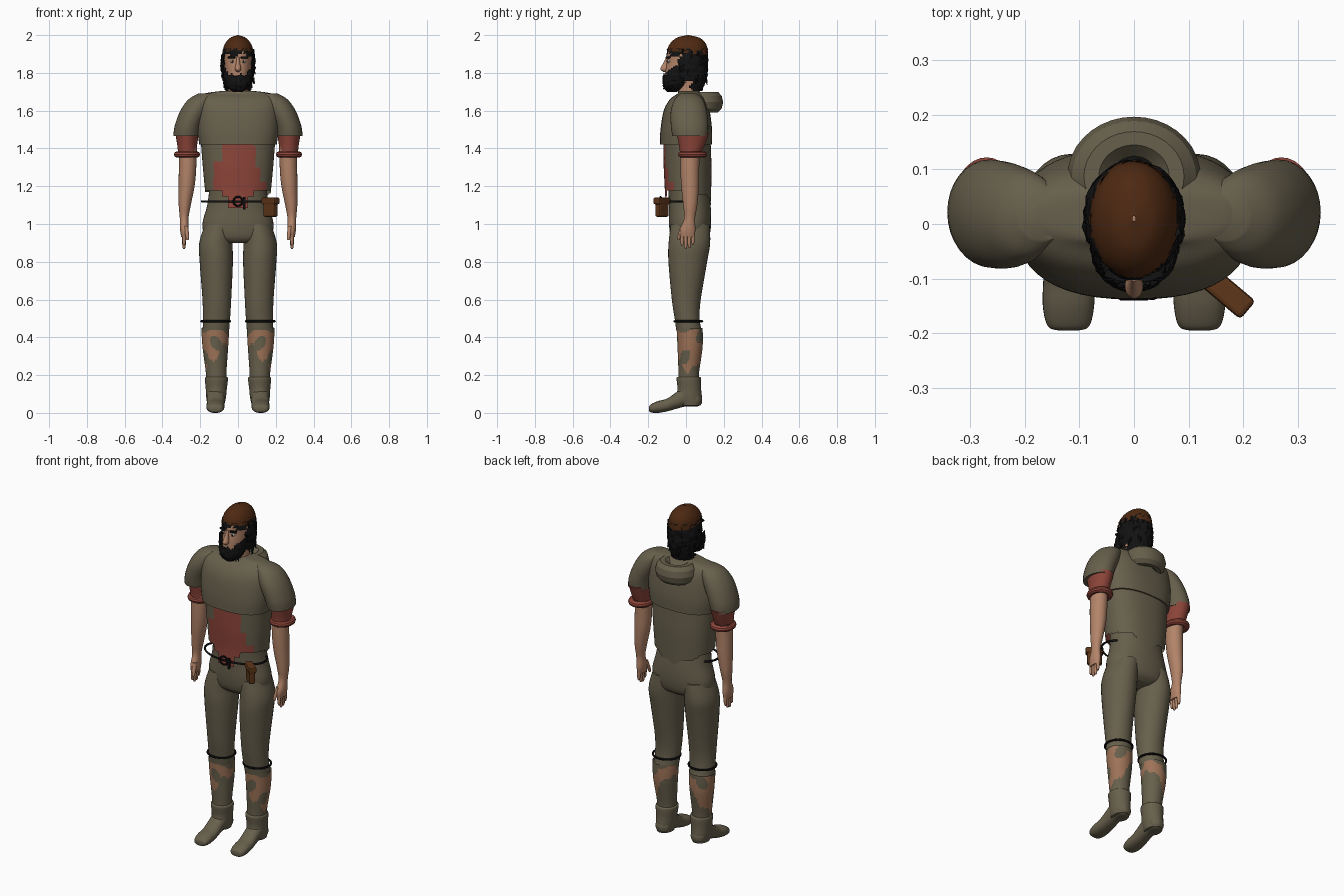
import bpy, bmesh, math, random
from mathutils import Matrix, Vector

random.seed(4)
cube = bpy.data.objects.get("Cube")
if cube:
    bpy.data.objects.remove(cube, do_unlink=True)


def material(name, r, g, b):
    m = bpy.data.materials.new(name)
    m.use_nodes = True
    m.diffuse_color = (r, g, b, 1)
    for node in m.node_tree.nodes:
        if node.type == 'BSDF_PRINCIPLED':
            node.inputs["Base Color"].default_value = (r, g, b, 1)
            node.inputs["Roughness"].default_value = 0.8
    return m


OLIVE = material("olive cloth", .135, .115, .072)
RED = material("faded red", .27, .06, .042)
SKIN = material("skin", .45, .23, .14)
TAN = material("tan wrap", .34, .17, .095)
BLACK = material("black", .006, .006, .006)
CAP = material("dark brown", .075, .022, .006)
LEATHER = material("leather", .11, .037, .01)
WHITE = material("eye white", .5, .48, .42)


def finish(name, bm, mats):
    """Turn a bmesh into a smooth shaded object."""
    bmesh.ops.recalc_face_normals(bm, faces=bm.faces)
    me = bpy.data.meshes.new(name)
    bm.to_mesh(me)
    bm.free()
    for m in mats:
        me.materials.append(m)
    ob = bpy.data.objects.new(name, me)
    bpy.context.collection.objects.link(ob)
    bpy.ops.object.select_all(action='DESELECT')
    ob.select_set(True)
    bpy.context.view_layer.objects.active = ob
    bpy.ops.object.shade_smooth_by_angle(angle=math.radians(50))
    return ob


def spline(a, b, c, d, t):
    return b + .5 * t * (c - a + t * (2*a - 5*b + 4*c - d + t * (3*(b - c) + d - a)))


def loft(name, rings, *mats, s=1, axis='z', n=32, sub=5, p=2, rule=None, jitter=0):
    """Rings are (position on axis, centre x, half width, low, high).
    The rule gives each face a material index, or None to leave it out."""
    path = []
    last = len(rings) - 1
    for i in range(last):
        four = [rings[max(0, min(last, k))] for k in range(i - 1, i + 3)]
        path += [[spline(*v, k / sub) for v in zip(*four)] for k in range(sub)]
    path.append(rings[-1])
    bm = bmesh.new()
    grid = []
    for t, cx, rx, lo, hi in path:
        row = []
        for j in range(n):
            a = math.tau * j / n
            c, d = math.cos(a), math.sin(a)
            w = 1 + random.uniform(-jitter, jitter)
            x = s * cx + max(rx, .001) * w * math.copysign(abs(c) ** (2 / p), c)
            y = (lo + hi) / 2 + (hi - lo) / 2 * w * math.copysign(abs(d) ** (2 / p), d)
            row.append(bm.verts.new((x, y, t) if axis == 'z' else (x, t, y)))
        grid.append(row)
    for lower, upper in zip(grid, grid[1:]):
        for j in range(n):
            k = (j + 1) % n
            quad = (lower[j], lower[k], upper[k], upper[j])
            idx = rule(sum((v.co for v in quad), Vector()) / 4) if rule else 0
            if idx is not None:
                bm.faces.new(quad).material_index = idx
    if not rule:
        bm.faces.new(grid[0])
        bm.faces.new(grid[-1])
    loose = [v for v in bm.verts if not v.link_faces]
    bmesh.ops.delete(bm, geom=loose, context='VERTS')
    return finish(name, bm, mats)


def ring(name, mat, loc, rx, ry, thick, rot=(0, 0, 0)):
    bpy.ops.mesh.primitive_torus_add(major_radius=rx, minor_radius=thick, location=loc,
                                     rotation=rot, major_segments=36, minor_segments=10)
    ob = bpy.context.object
    ob.name = name
    ob.scale.y = ry / rx
    ob.data.materials.append(mat)
    bpy.ops.object.shade_smooth_by_angle()
    return ob


def box(name, mat, loc, size, angle=0, bevel=.005):
    bpy.ops.mesh.primitive_cube_add(size=1, location=loc, rotation=(0, 0, angle))
    ob = bpy.context.object
    ob.name = name
    ob.scale = size
    bpy.ops.object.transform_apply(location=False, rotation=False, scale=True)
    ob.data.materials.append(mat)
    mod = ob.modifiers.new("soft edges", 'BEVEL')
    mod.width = bevel
    mod.segments = 2
    return ob


# Tunic: shoulder layer over a torn vest with a red front
loft("shoulder_layer", [(1.42, 0, .205, -.138, .138), (1.5, 0, .215, -.135, .138),
     (1.6, 0, .215, -.118, .125), (1.66, 0, .21, -.085, .105),
     (1.69, 0, .18, -.045, .08), (1.705, 0, .08, -.04, .07)], OLIVE, n=48, p=2.5)


def vest_rule(c):
    x, y, z = c
    if y > 0:
        hem = 1.1 + .4 * abs(x) + .008 * math.sin(70 * x)
        return 0 if z > hem else None
    hem = 1.085 if abs(x) < .05 else 1.145 if abs(x) < .085 else 1.175
    if z < hem:
        return None
    left = -.085 if z > 1.33 else -.13
    right = .09 if z > 1.3 else .12 if z > 1.22 else .15
    return 1 if left < x < right else 0


loft("vest", [(1.07, 0, .166, -.115, .13), (1.17, 0, .174, -.112, .133),
     (1.3, 0, .186, -.118, .135), (1.44, 0, .197, -.12, .13)],
     OLIVE, RED, n=96, sub=14, p=2.3, rule=vest_rule)

# Hood resting behind the neck
hood = ring("hood", OLIVE, (0, .087, 1.645), .078, .07, .044)
hood.scale.z = 1.3
loft("hood_inside", [(1.63, 0, .06, .03, .15), (1.672, 0, .062, .03, .152)], BLACK)

# Trousers
loft("trouser_seat", [(.9, 0, .1, -.055, .085), (.93, 0, .17, -.08, .12),
     (1.0, 0, .188, -.09, .133), (1.1, 0, .163, -.09, .13), (1.2, 0, .15, -.095, .115)],
     OLIVE, n=40, p=2.2)


def wrap_rule(c):
    a = math.atan2(c.y - .02, abs(c.x) - .118)
    if c.z > .435 + .012 * math.sin(3 * a):
        return 0
    base = .30 - .075 * math.cos(a) + .02 * math.sin(5 * a)
    patch = math.sin(2 * a + 30 * c.z) + math.cos(3 * a - 38 * c.z)
    return 1 if c.z > base and patch < .75 else 0


for side, s in (("left", 1), ("right", -1)):
    # Legs, shin wraps and boots
    loft(side + "_trouser_leg", [(.44, .117, .07, -.052, .082), (.5, .114, .072, -.06, .072),
         (.6, .112, .076, -.075, .078), (.8, .115, .088, -.093, .112),
         (.9, .117, .088, -.092, .128), (1.0, .1, .075, -.08, .125)], OLIVE, s=s)
    ring(side + "_knee_strap", BLACK, (s * .118, .013, .485), .076, .073, .006)
    loft(side + "_shin_wrap", [(.16, .115, .053, -.04, .068), (.22, .116, .055, -.04, .07),
         (.35, .12, .068, -.045, .088), (.45, .12, .074, -.05, .088)],
         OLIVE, TAN, s=s, n=64, sub=12, rule=wrap_rule)
    loft(side + "_boot_shaft", [(.04, .117, .044, -.03, .078), (.08, .116, .052, -.05, .084),
         (.13, .115, .056, -.045, .08), (.18, .114, .061, -.05, .08),
         (.19, .114, .056, -.045, .075)], OLIVE, s=s)
    loft(side + "_boot_foot", [(-.195, .12, .018, .012, .032), (-.187, .12, .038, .003, .045),
         (-.15, .12, .047, 0, .062), (-.1, .119, .047, .008, .076),
         (-.05, .118, .046, .022, .11), (.0, .117, .046, .034, .14),
         (.06, .116, .042, .034, .11), (.084, .116, .016, .05, .09)],
         OLIVE, s=s, axis='y', p=2.3)

    # Sleeves, armbands, arms and hands
    loft(side + "_sleeve", [(1.465, .272, .07, -.072, .115), (1.52, .262, .073, -.08, .118),
         (1.6, .228, .077, -.08, .11), (1.66, .195, .067, -.06, .09),
         (1.69, .165, .045, -.03, .055)], OLIVE, s=s)
    loft(side + "_under_sleeve", [(1.385, .268, .05, -.033, .085), (1.42, .269, .053, -.038, .1),
         (1.48, .27, .062, -.05, .122)], RED, s=s)
    ring(side + "_armband", RED, (s * .27, .035, 1.368), .052, .058, .017)
    loft(side + "_arm", [(1.48, .262, .045, -.03, .075), (1.3, .267, .046, -.03, .07),
         (1.2, .272, .042, -.025, .068), (1.1, .282, .032, -.015, .06),
         (1.03, .285, .023, -.01, .048), (.97, .284, .023, -.032, .05),
         (.93, .284, .016, -.03, .045)], SKIN, s=s, n=24)
    for i, tip in enumerate((.885, .868, .872, .89)):
        y = -.02 + .019 * i
        loft(f"{side}_finger_{i + 1}", [(tip, .286, .004, y - .005, y + .004),
             (tip + .015, .286, .009, y - .009, y + .008), (.95, .284, .011, y - .01, y + .01)],
             SKIN, s=s, n=10, sub=3)
    loft(side + "_thumb", [(.915, .268, .005, -.045, -.035), (.93, .268, .009, -.046, -.028),
         (.99, .276, .013, -.03, .01)], SKIN, s=s, n=10, sub=3)

# Belt, buckle and pouch
ring("belt", BLACK, (0, -.02, 1.12), .19, .112, .006)
ring("buckle", BLACK, (0, -.135, 1.12), .024, .024, .005, (math.pi / 2, 0, 0))
box("belt_end", BLACK, (.033, -.133, 1.11), (.014, .012, .065), bevel=.003)
box("pouch", LEATHER, (.172, -.127, 1.08), (.08, .036, .085), -.7, .01)
box("pouch_flap", LEATHER, (.172, -.127, 1.122), (.096, .044, .036), -.7, .008)

# Head and face
loft("neck", [(1.66, 0, .06, -.045, .08), (1.72, 0, .052, -.04, .07),
     (1.79, 0, .055, -.04, .07)], SKIN)
loft("head", [(1.715, 0, .025, -.095, -.03), (1.735, 0, .048, -.108, .03),
     (1.8, 0, .066, -.11, .085), (1.86, 0, .073, -.102, .105), (1.92, 0, .072, -.095, .105),
     (1.97, 0, .048, -.055, .075), (1.985, 0, .02, -.02, .04)], SKIN)
loft("nose", [(1.805, 0, .008, -.12, -.09), (1.82, 0, .017, -.137, -.09),
     (1.85, 0, .011, -.122, -.09), (1.885, 0, .007, -.105, -.085)], SKIN, n=14)
for side, s in (("left", 1), ("right", -1)):
    loft(side + "_eye", [(1.853, .031, .004, -.098, -.088), (1.861, .031, .012, -.1, -.08),
         (1.869, .031, .004, -.098, -.088)], WHITE, s=s, n=12, sub=3)
    box(side + "_pupil", BLACK, (s * .031, -.1, 1.861), (.009, .004, .01), bevel=.001)
    box(side + "_eyebrow", BLACK, (s * .034, -.095, 1.882), (.04, .016, .01), -s * -.3, .003)

# Hair, beard and loose strands
loft("hair", [(1.705, 0, .07, -.05, .085), (1.78, 0, .084, -.085, .11),
     (1.85, 0, .092, -.098, .114), (1.93, 0, .078, -.098, .112)], BLACK, n=48, sub=7, jitter=.05,
     rule=lambda c: 0 if c.y > (-.035 if c.z > 1.76 else .03) + .012 * math.sin(90 * c.z)
     or c.z > 1.895 + .01 * math.sin(80 * c.x) else None)
loft("beard", [(1.7, 0, .025, -.1, -.05), (1.72, 0, .055, -.118, -.01),
     (1.75, 0, .071, -.123, .015), (1.79, 0, .077, -.12, .02), (1.84, 0, .081, -.11, .03)],
     BLACK, n=48, sub=6, jitter=.05,
     rule=lambda c: 0 if c.z < 1.79 + 1.6 * max(0, abs(c.x) - .045) + .006 * math.sin(150 * c.x)
     else None)
bm = bmesh.new()
for i in range(90):
    beard = i < 30
    a = random.uniform(1.05, 1.95) * math.pi if beard else random.uniform(-.15, 1.15) * math.pi
    z = random.uniform(1.72, 1.77) if beard else random.uniform(1.74, 1.91)
    rx, ry, cy = (.06, .055, -.06) if beard else (.086, .1, .01)
    out = Vector((math.cos(a), math.sin(a), 0))
    spot = Vector((rx * out.x, cy + ry * out.y, z))
    turn = (out * .35 - Vector((0, 0, 1))).to_track_quat('Z', 'Y').to_matrix().to_4x4()
    bmesh.ops.create_cone(bm, cap_ends=True, segments=5, radius1=.009, radius2=.001,
                          depth=.035, matrix=Matrix.Translation(spot) @ turn)
finish("loose_strands", bm, [BLACK])

# Close-fitting cap
loft("cap", [(1.86, 0, .083, -.1, .114), (1.9, 0, .083, -.103, .117),
     (1.95, 0, .071, -.088, .107), (1.985, 0, .042, -.05, .073), (2.0, 0, .003, .005, .015)],
     CAP, n=40, sub=8, rule=lambda c: 0 if c.z > 1.905 - .12 * c.y else None)
